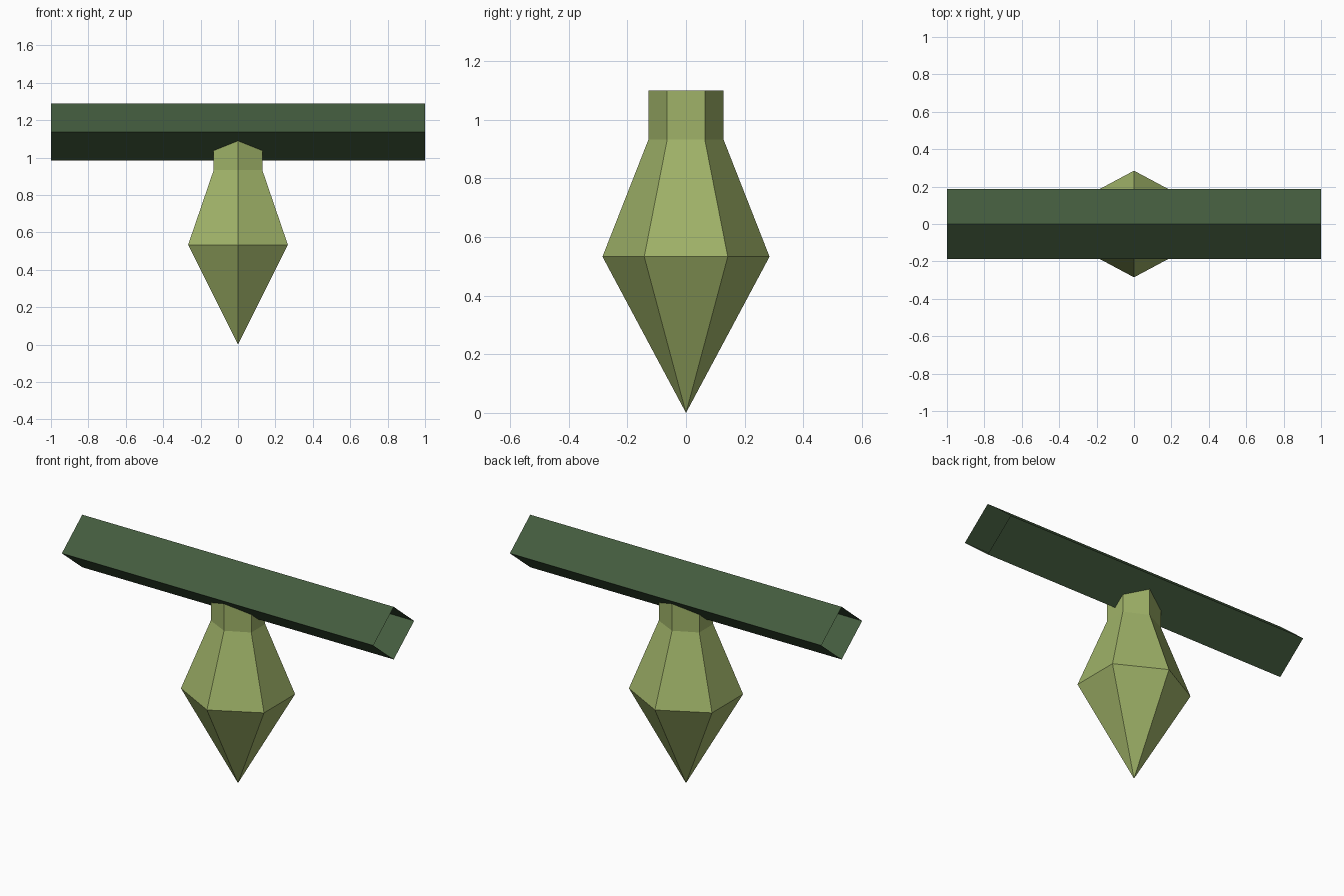
import bpy, bmesh, math

if "Cube" in bpy.data.objects:
    bpy.data.objects.remove(bpy.data.objects["Cube"])


def material(name, rgb):
    m = bpy.data.materials.new(name)
    m.diffuse_color = (*rgb, 1)
    m.use_nodes = True
    m.node_tree.nodes["Principled BSDF"].inputs["Base Color"].default_value = m.diffuse_color
    return m


def loft(name, rings, mat):
    """Skin equal-sized rings of points; ends stay open."""
    bm = bmesh.new()
    loops = [[bm.verts.new(p) for p in ring] for ring in rings]
    for a, b in zip(loops, loops[1:]):
        n = len(a)
        for i in range(n):
            j = (i + 1) % n
            bm.faces.new((a[i], a[j], b[j], b[i]))
    bmesh.ops.remove_doubles(bm, verts=bm.verts, dist=1e-4)
    bmesh.ops.recalc_face_normals(bm, faces=bm.faces)
    me = bpy.data.meshes.new(name)
    bm.to_mesh(me)
    bm.free()
    me.materials.append(mat)
    ob = bpy.data.objects.new(name, me)
    bpy.context.collection.objects.link(ob)
    return ob


def hexagon(rx, ry, z):
    return [(rx * math.cos(a), ry * math.sin(a), z)
            for a in (math.radians(30 + 60 * i) for i in range(6))]


dark_green = material("dark green", (0.056, 0.105, 0.047))
olive_green = material("olive green", (0.35, 0.45, 0.14))

# Six-sided hanging bulb: pointed tip, wide belly, narrow neck
profile = [(0, 0, 0), (0.308, 0.285, 0.533), (0.15, 0.128, 0.933), (0.15, 0.128, 1.10)]
loft("bulb", [hexagon(*p) for p in profile], olive_green)

# Open-ended branch with a diamond cross-section
diamond = [(0, 0.985), (0.187, 1.137), (0, 1.29), (-0.187, 1.137)]
loft("branch", [[(x, y, z) for y, z in diamond] for x in (-1, 1)], dark_green)
